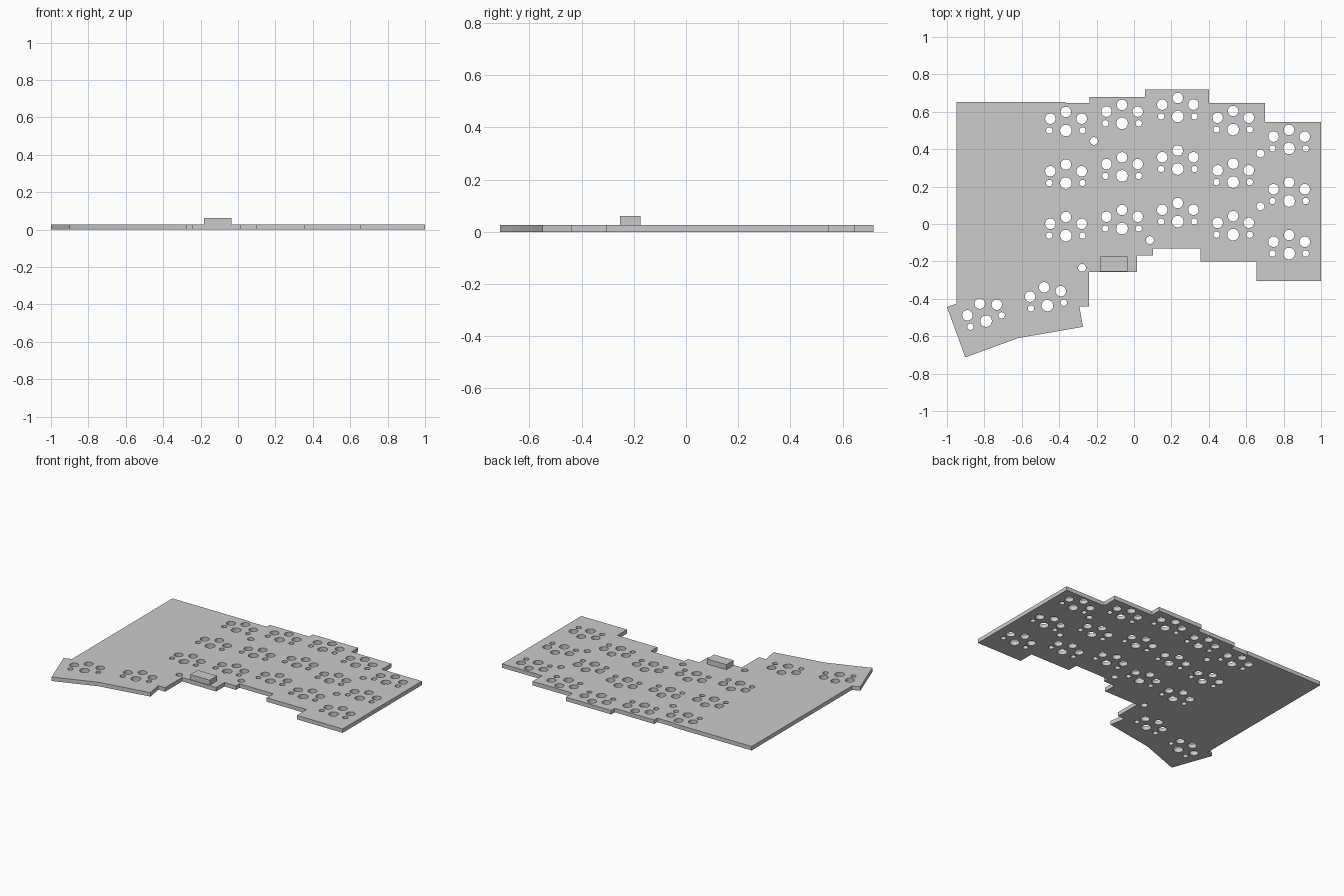
import bpy, bmesh, math
from mathutils import Vector, Matrix

cube = bpy.data.objects.get("Cube")
if cube:
    bpy.data.objects.remove(cube, do_unlink=True)

THICK = 0.027

# Plain grey material
grey = bpy.data.materials.new("light grey")
grey.use_nodes = True
grey.diffuse_color = (0.6, 0.6, 0.6, 1)
bsdf = next(n for n in grey.node_tree.nodes if n.type == "BSDF_PRINCIPLED")
bsdf.inputs["Base Color"].default_value = grey.diffuse_color


def add_loop(curve, points):
    """Closed polygon spline; loops inside the outline become holes."""
    spline = curve.splines.new("POLY")
    spline.points.add(len(points) - 1)
    for p, (x, y) in zip(spline.points, points):
        p.co = (x, y, 0, 1)
    spline.use_cyclic_u = True


def add_hole(curve, centre, radius, sides=32):
    turns = [math.tau * i / sides for i in range(sides)]
    add_loop(curve, [(centre[0] + radius * math.cos(a),
                      centre[1] + radius * math.sin(a)) for a in turns])


# Key socket: centre post, three large holes around it and two small side pins
SOCKET = [((0, 0), 0.031), ((0, 0.099), 0.028), ((-0.083, 0.063), 0.028),
          ((0.084, 0.063), 0.028), ((-0.089, 0), 0.017), ((0.089, 0), 0.017)]


def add_socket(curve, x, y, degrees=0):
    turn = Matrix.Rotation(math.radians(degrees), 2)
    for offset, radius in SOCKET:
        add_hole(curve, Vector((x, y)) + turn @ Vector(offset), radius)


# Stepped board outline
outline = [(-0.95, 0.652), (-0.365, 0.652), (-0.365, 0.647), (-0.237, 0.647),
           (-0.237, 0.68), (0.06, 0.68), (0.06, 0.718), (0.4, 0.718),
           (0.4, 0.648), (0.7, 0.648), (0.7, 0.546), (1, 0.546), (1, -0.304),
           (0.656, -0.304), (0.656, -0.2), (0.356, -0.2), (0.356, -0.13),
           (0.102, -0.13), (0.102, -0.168), (0.016, -0.168), (0.016, -0.257),
           (-0.24, -0.257), (-0.24, -0.44), (-0.292, -0.44), (-0.273, -0.55),
           (-0.62, -0.61), (-0.902, -0.713), (-1, -0.444), (-0.95, -0.426)]
curve = bpy.data.curves.new("board_profile", "CURVE")
curve.dimensions = "2D"
curve.fill_mode = "BOTH"
curve.extrude = THICK / 2
add_loop(curve, outline)

# Five staggered key columns of three rows
for x, y in [(-0.364, 0.5), (-0.064, 0.538), (0.234, 0.575),
             (0.53, 0.505), (0.829, 0.404)]:
    for row in range(3):
        add_socket(curve, x, y - 0.281 * row)

# Two turned thumb keys
add_socket(curve, -0.463, -0.436, 10)
add_socket(curve, -0.791, -0.519, 20)

# Mounting holes
for centre in [(-0.214, 0.444), (0.676, 0.377), (0.676, 0.094),
               (0.085, -0.086), (-0.278, -0.234)]:
    add_hole(curve, centre, 0.021)

# Turn the profile into a welded solid board
profile = bpy.data.objects.new("board_profile", curve)
bpy.context.collection.objects.link(profile)
depsgraph = bpy.context.evaluated_depsgraph_get()
mesh = bpy.data.meshes.new_from_object(profile.evaluated_get(depsgraph))
bpy.data.objects.remove(profile, do_unlink=True)
bm = bmesh.new()
bm.from_mesh(mesh)
bmesh.ops.remove_doubles(bm, verts=bm.verts, dist=0.0001)
bmesh.ops.translate(bm, verts=bm.verts, vec=(0, 0, THICK / 2))
bmesh.ops.recalc_face_normals(bm, faces=bm.faces)
bm.to_mesh(mesh)
bm.free()
mesh.name = "board"
mesh.materials.clear()
mesh.materials.append(grey)
board = bpy.data.objects.new("board", mesh)
bpy.context.collection.objects.link(board)
bpy.ops.object.select_all(action="DESELECT")
board.select_set(True)
bpy.context.view_layer.objects.active = board
bpy.ops.object.shade_smooth_by_angle(angle=math.radians(30))

# Connector block on the front edge
bpy.ops.mesh.primitive_cube_add(size=1, location=(-0.108, -0.214, 0.044))
block = bpy.context.object
block.name = "connector_block"
block.scale = (0.146, 0.078, 0.035)
block.data.materials.append(grey)
